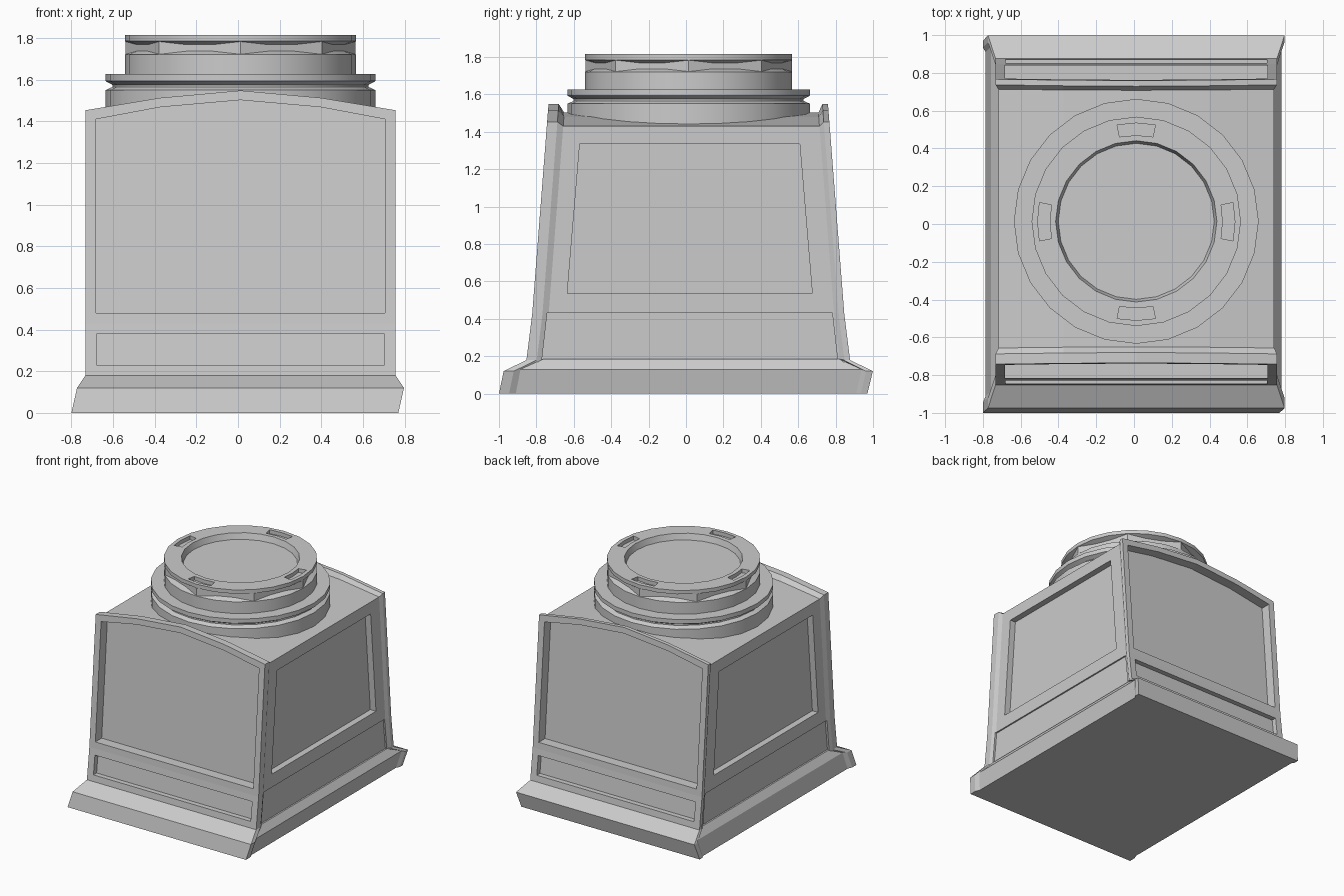
import bpy, bmesh, math

if "Cube" in bpy.data.objects:
    bpy.data.objects.remove(bpy.data.objects["Cube"])

stone = bpy.data.materials.new("stone_grey")
stone.diffuse_color = (0.6, 0.6, 0.6, 1)
stone.use_nodes = True
stone.node_tree.nodes["Principled BSDF"].inputs["Base Color"].default_value = stone.diffuse_color
C = 0.012  # body and cap sit slightly off centre
CS = 0.02  # centre of the flank details


def finish(bm, name, helper=False):
    bmesh.ops.recalc_face_normals(bm, faces=bm.faces[:])
    me = bpy.data.meshes.new(name)
    bm.to_mesh(me)
    bm.free()
    ob = bpy.data.objects.new(name, me)
    bpy.context.collection.objects.link(ob)
    me.materials.append(stone)
    if helper:
        ob.hide_render = True
        ob.hide_viewport = True
    return ob


def loft(bm, rings, caps=None):
    """Join closed rings of points; caps lists the index runs closing both ends."""
    vs = [[bm.verts.new(p) for p in r] for r in rings]
    n = len(vs[0])
    for a, b in zip(vs, vs[1:]):
        for i in range(n):
            j = (i + 1) % n
            bm.faces.new((a[i], a[j], b[j], b[i]))
    for end in (vs[0], vs[-1]):
        for run in caps or [range(n)]:
            bm.faces.new([end[i] for i in run])


def cut(ob, cutter):
    m = ob.modifiers.new("cut", 'BOOLEAN')
    m.operation = 'DIFFERENCE'
    m.solver = 'EXACT'
    m.object = cutter
    bpy.context.view_layer.update()
    dg = bpy.context.evaluated_depsgraph_get()
    me = bpy.data.meshes.new_from_object(ob.evaluated_get(dg))
    ob.modifiers.clear()
    ob.data = me
    bpy.data.objects.remove(cutter)


def half_depth(z):
    """Front/back wall distance from the centre, steeper above the low band."""
    if z < 0.43:
        return 0.865 - (z - 0.18) / 0.25 * 0.031
    return 0.834 - (z - 0.43) / 1.12 * 0.087


# Plinth: leaning slab with slightly recessed flanks
def plan(hx, hy, c, z, inner_z, front=0.09, back=0.06):
    pts = []
    for sx, sy in ((1, 1), (-1, 1), (-1, -1), (1, -1)):
        notch = back if sy > 0 else front
        q = [(hx - 0.015, hy - notch, inner_z), (hx, hy - notch * 0.6, z), (hx, hy, z)]
        q = [(sx * x + c, sy * y + c, h) for x, y, h in q]
        pts += q if sx * sy > 0 else q[::-1]
    return pts


bm = bmesh.new()
loft(bm, [plan(0.785, 0.985, -0.015, 0, 0), plan(0.785, 0.987, 0.012, 0.12, 0.13),
          plan(0.745, 0.865, C, 0.18, 0.185)])
finish(bm, "plinth")


# Body: arched cross-section run from the front wall to the back wall
def section(sign, t, hw, edge, mid, top):
    right = [(0.385, mid), (hw, edge), (hw, 0.43), (hw, 0.17)]
    pts = [(-x, z) for x, z in right[::-1]] + [(0, top)] + right
    return [(x + C, sign * (half_depth(z) - t) + C, z) for x, z in pts]


wall = (0.745, 1.453, 1.513, 1.548)
roof = (0.73, 1.43, 1.48, 1.502)
bm = bmesh.new()
loft(bm, [section(-1, 0, *wall), section(-1, 0.055, *wall), section(-1, 0.088, *roof),
          section(1, 0.055, *roof), section(1, 0.03, *wall), section(1, 0, *wall)],
     [(0, 1, 7, 8), range(1, 8)])
body = finish(bm, "body")

# Recessed panels on all four sides
bm = bmesh.new()
arch = [(-0.695, 0.48), (-0.695, 1.41), (-0.385, 1.468), (0, 1.502),
        (0.385, 1.468), (0.695, 1.41), (0.695, 0.48)]
low = [(-0.692, 0.23), (-0.692, 0.38), (0.692, 0.38), (0.692, 0.23)]
window = [(-0.655, 0.535), (-0.588, 1.335), (0.588, 1.335), (0.655, 0.535)]
band = [(-0.79, 0.184), (-0.762, 0.43), (0.762, 0.43), (0.79, 0.184)]
for s in (-1, 1):
    for outline, depth in ((arch, 0.08), (low, 0.04)):
        loft(bm, [[(x + C, s * (half_depth(z) + d) + C, z) for x, z in outline]
                  for d in (-depth, 0.05)])
    for outline, depth in ((window, 0.05), (band, 0.012)):
        loft(bm, [[(s * (0.73 + d) + C, y + CS, z) for y, z in outline]
                  for d in (-depth, 0.05)])
cut(body, finish(bm, "panel_cutter", True))

# Cap: turned rings of 24 sides with an eight-sided waist
N = 24


def ring(r, z):
    return [(r * math.sin(math.tau * i / N) + C, r * math.cos(math.tau * i / N) + C + 0.002, z)
            for i in range(N)]


def waist(r, z, dz):
    pts = []
    for i in range(N):
        a = math.tau * i / N
        off = (a % (math.pi / 4)) - math.pi / 8
        rr = r * math.cos(math.pi / 8) / math.cos(off)
        z2 = z + (0 if i % 3 == 0 else dz)
        pts.append((rr * math.sin(a) + C, rr * math.cos(a) + C + 0.002, z2))
    return pts


bm = bmesh.new()
loft(bm, [ring(0.648, 1.38), ring(0.648, 1.55), ring(0.615, 1.565), ring(0.615, 1.575),
          ring(0.648, 1.593), ring(0.648, 1.627), ring(0.554, 1.627),
          ring(0.554, 1.72), waist(0.552, 1.722, 0.015), waist(0.552, 1.783, -0.015),
          ring(0.554, 1.785), ring(0.554, 1.815), ring(0.427, 1.815),
          ring(0.413, 1.768)])
cap = finish(bm, "round_cap")

# Four short slots in the cap rim
bm = bmesh.new()
for k in range(4):
    a = k * math.pi / 2
    arc = [(r, a + t) for r, ts in ((0.458, (-0.195, 0, 0.195)), (0.522, (0.195, 0, -0.195)))
           for t in ts]
    loft(bm, [[(r * math.cos(t) + C, r * math.sin(t) + C, z) for r, t in arc]
              for z in (1.785, 1.86)])
cut(cap, finish(bm, "slot_cutter", True))

bpy.ops.object.select_all(action='DESELECT')
cap.select_set(True)
bpy.context.view_layer.objects.active = cap
bpy.ops.object.shade_smooth_by_angle(angle=math.radians(25))
